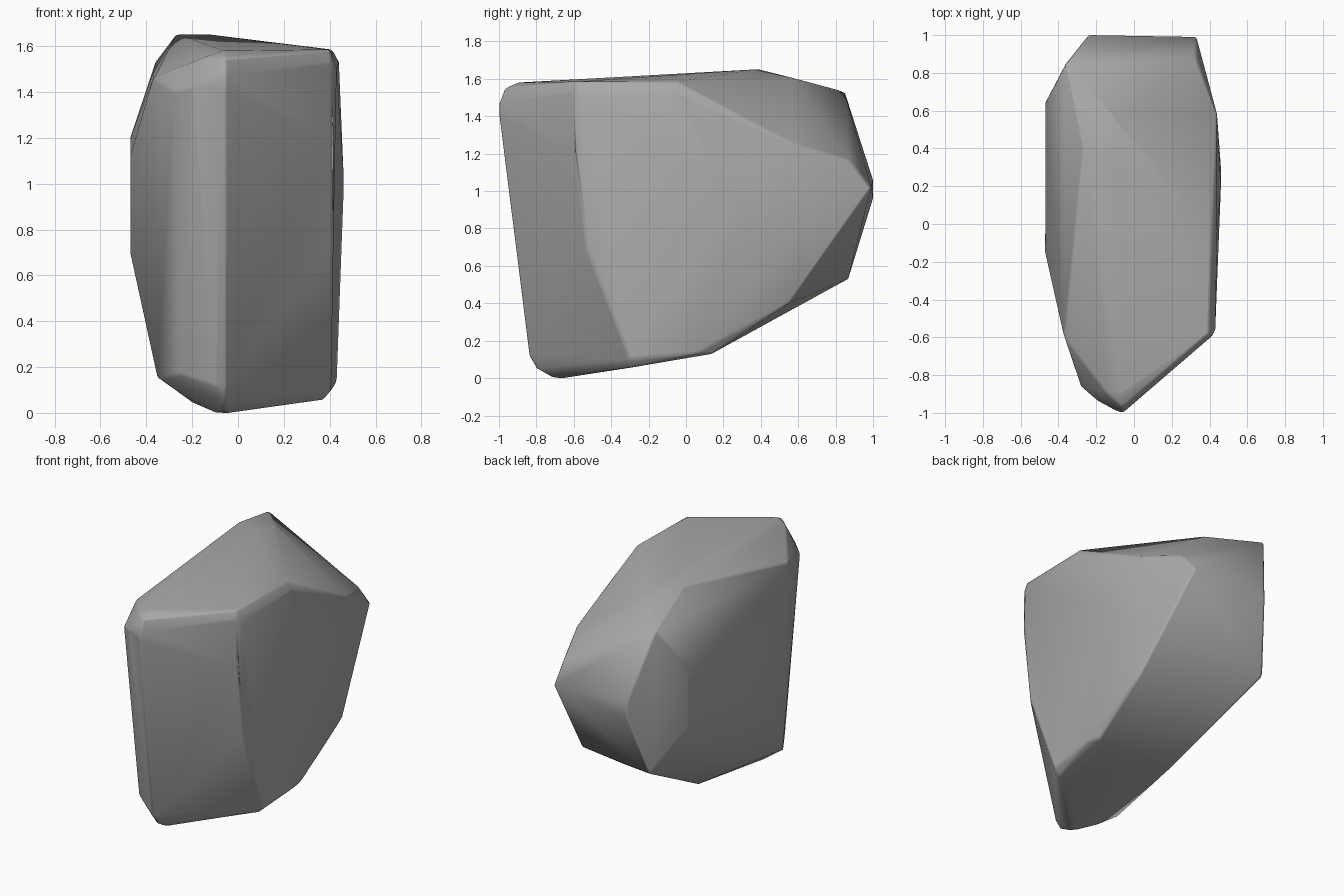
import bpy
import bmesh
import math

default_cube = bpy.data.objects.get("Cube")
if default_cube:
    bpy.data.objects.remove(default_cube, do_unlink=True)


def make_material(name, colour):
    """One flat colour for both viewport and render."""
    material = bpy.data.materials.new(name)
    material.use_nodes = True
    material.diffuse_color = colour
    shader = material.node_tree.nodes["Principled BSDF"]
    shader.inputs["Base Color"].default_value = colour
    shader.inputs["Roughness"].default_value = 0.9
    return material


def hull_object(name, corner_groups, material):
    """Wrap the corner groups in one faceted convex stone."""
    bm = bmesh.new()
    for group in corner_groups:
        for corner in group:
            bm.verts.new(corner)
    result = bmesh.ops.convex_hull(bm, input=bm.verts[:])
    loose = set(result["geom_interior"]) | set(result["geom_unused"])
    bmesh.ops.delete(bm, geom=[v for v in loose if isinstance(v, bmesh.types.BMVert)],
                     context='VERTS')
    # merge nearly coplanar triangles into broad chipped facets
    bmesh.ops.dissolve_limit(bm, angle_limit=math.radians(2),
                             verts=bm.verts[:], edges=bm.edges[:])
    bmesh.ops.recalc_face_normals(bm, faces=bm.faces[:])
    mesh = bpy.data.meshes.new(name)
    bm.to_mesh(mesh)
    bm.free()
    mesh.materials.append(material)
    stone = bpy.data.objects.new(name, mesh)
    bpy.context.scene.collection.objects.link(stone)
    return stone


# upright front edge, with worn ends: (y, z) profile
prow_profile = [(-.9, 1.58), (-.97, 1.55), (-1, 1.47), (-1, 1.4),
                (-.84, .12), (-.8, .05), (-.72, .005)]
prow = [(-.06, y, z) for y, z in prow_profile]

# rounded cheek beside the front edge
cheek = [(-.1, -.985, 1.44), (-.2, -.93, 1.42), (-.28, -.86, 1.4),
         (-.15, -.89, 1.55), (-.1, -.82, .12), (-.26, -.72, .17),
         (-.37, -.6, 1.46), (-.35, -.58, .15)]

# broad flat side
broad_side = [(.405, -.6, 1.53), (.4, -.58, 1.585), (.43, -.56, 1.5),
              (.415, -.59, 1.2), (.415, -.53, .7), (.405, -.3, .1),
              (.43, .05, .13), (.44, -.05, 1.53), (.46, .2, 1.05),
              (.46, .3, .95), (.44, .58, 1.25), (.44, .57, .77)]

# narrow flank on the other side
flank = [(-.47, -.15, 1.12), (-.47, -.15, .7),
         (-.47, .64, 1.2), (-.47, .64, .8)]

# crown
crown = [(.41, -.05, 1.585), (-.27, .4, 1.65), (-.12, .36, 1.65),
         (-.11, .57, 1.605), (-.36, .85, 1.53)]

# wedge-shaped back
back = [(-.24, 1, 1.06), (-.24, 1, .96), (.33, .99, 1.02),
        (.33, .87, 1.17), (-.33, .87, .53), (.42, .55, .4)]

# underside
underside = [(-.03, -.66, 0), (-.1, -.66, 0), (-.2, -.6, .045),
             (.37, -.3, .055), (.4, .14, .13), (-.2, .15, .15)]

grey = make_material("stone grey", (.4, .4, .4, 1))
boulder = hull_object("boulder", [prow, cheek, broad_side, flank,
                                  crown, back, underside], grey)

# a slight chamfer wears down the sharper ridges
wear = boulder.modifiers.new("worn_edges", 'BEVEL')
wear.width = .012
wear.segments = 2
wear.limit_method = 'ANGLE'
wear.angle_limit = math.radians(25)

bpy.context.view_layer.objects.active = boulder
boulder.select_set(True)
bpy.ops.object.shade_smooth_by_angle(angle=math.radians(35))
